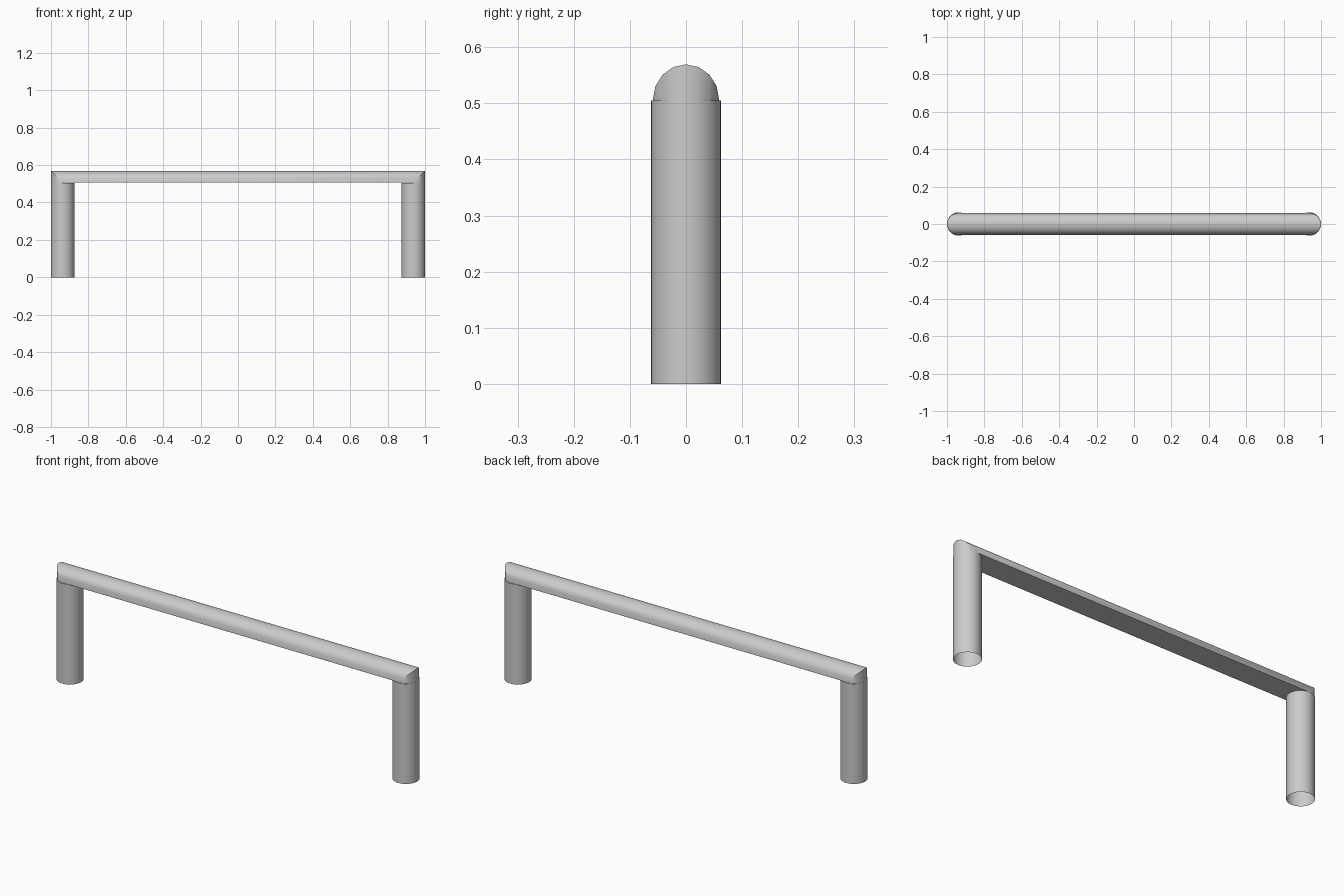
import bpy, bmesh
from math import cos, sin, pi

if "Cube" in bpy.data.objects:
    bpy.data.objects.remove(bpy.data.objects["Cube"])

R = 0.0625           # tube radius
CX = 1 - R           # leg centre in x
LEG_H = 0.505        # leg height
BAR_Z = 0.507        # underside of the rail


def finish(name, bm):
    mesh = bpy.data.meshes.new(name)
    bm.to_mesh(mesh)
    bm.free()
    ob = bpy.data.objects.new(name, mesh)
    bpy.context.collection.objects.link(ob)
    bpy.ops.object.select_all(action='DESELECT')
    ob.select_set(True)
    bpy.context.view_layer.objects.active = ob
    bpy.ops.object.shade_smooth_by_angle(angle=0.6)
    return ob


# Legs: round tubes, open at the floor and closed at the top
def leg(name, x):
    bm = bmesh.new()
    n = 32
    rings = [[bm.verts.new((x + R * cos(2 * pi * i / n), R * sin(2 * pi * i / n), z))
              for i in range(n)] for z in (0, LEG_H)]
    for i in range(n):
        j = (i + 1) % n
        bm.faces.new((rings[0][i], rings[0][j], rings[1][j], rings[1][i]))
    bm.faces.new(rings[1])
    finish(name, bm)


leg("left_leg", -CX)
leg("right_leg", CX)

# Top rail: half-round profile swept across with mitred corners that turn down onto the legs
bm = bmesh.new()
seg = 8
# each station: path x, path z, outward direction of the profile (x, z)
stations = [(-CX, LEG_H - 0.003, -1, 0), (-CX, BAR_Z, -1, 1),
            (CX, BAR_Z, 1, 1), (CX, LEG_H - 0.003, 1, 0)]
rings = []
for px, pz, ox, oz in stations:
    ring = []
    for i in range(seg + 1):
        a = pi * i / seg
        d = R * sin(a)
        ring.append(bm.verts.new((px + ox * d, -0.059 * cos(a), pz + oz * d)))
    rings.append(ring)
for a, b in zip(rings, rings[1:]):
    for i in range(seg):
        bm.faces.new((a[i], b[i], b[i + 1], a[i + 1]))
# flat underside between the legs
bm.faces.new((rings[1][0], rings[1][-1], rings[2][-1], rings[2][0]))
bmesh.ops.recalc_face_normals(bm, faces=bm.faces)
finish("top_rail", bm)
